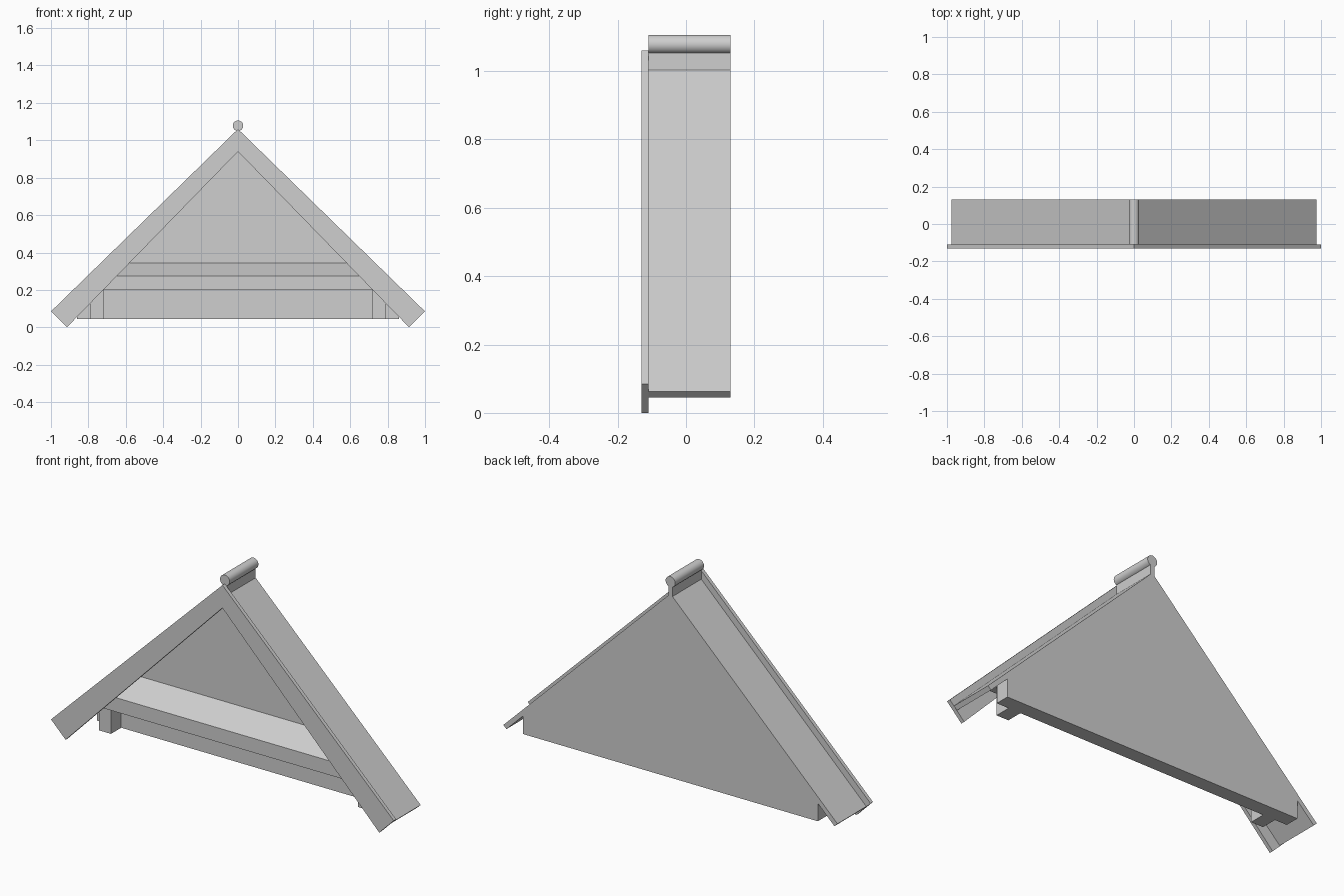
import bpy
import bmesh
import math
from mathutils import Matrix

cube = bpy.data.objects.get("Cube")
if cube:
    bpy.data.objects.remove(cube, do_unlink=True)

grey = bpy.data.materials.new("plain_grey")
grey.use_nodes = True
COLOUR = (0.62, 0.62, 0.62, 1)
grey.diffuse_color = COLOUR
grey.node_tree.nodes["Principled BSDF"].inputs["Base Color"].default_value = COLOUR

FRONT, BACK = -0.11, 0.13     # depth of the roof slab
WALL = 0.055                  # front plane of the gable wall
SLOPE = 0.977
TOP, UNDER = 1.015, 0.98      # roof slab heights on the centre line


def under_x(z):
    """Half width of the space below the roof slab at height z."""
    return (UNDER - z) / SLOPE


def add_object(name, bm):
    bmesh.ops.recalc_face_normals(bm, faces=bm.faces)
    mesh = bpy.data.meshes.new(name)
    bm.to_mesh(mesh)
    bm.free()
    mesh.materials.append(grey)
    obj = bpy.data.objects.new(name, mesh)
    bpy.context.collection.objects.link(obj)
    return obj


def extrude_profile(name, half, y0, y1):
    """Mirror a right-half x,z outline and extrude it along y."""
    left = [(-x, z) for x, z in reversed(half) if x > 0]
    bm = bmesh.new()
    face = bm.faces.new([bm.verts.new((x, y0, z)) for x, z in half + left])
    new = bmesh.ops.extrude_face_region(bm, geom=[face])["geom"]
    verts = [v for v in new if isinstance(v, bmesh.types.BMVert)]
    bmesh.ops.translate(bm, verts=verts, vec=(0, y1 - y0, 0))
    return add_object(name, bm)


def box(name, x0, x1, y0, y1, z0, z1):
    bm = bmesh.new()
    bmesh.ops.create_cube(bm, size=1)
    bmesh.ops.scale(bm, verts=bm.verts, vec=(x1 - x0, y1 - y0, z1 - z0))
    bmesh.ops.translate(bm, verts=bm.verts,
                        vec=((x0 + x1) / 2, (y0 + y1) / 2, (z0 + z1) / 2))
    return add_object(name, bm)


# Chevron-shaped trim and roof
extrude_profile("barge_boards", [(0, 1.06), (1, 0.085), (0.915, 0), (0, 0.94)],
                -0.13, FRONT)
extrude_profile("roof_slab", [(0, TOP), (0.975, 0.062), (0.957, 0.045), (0, UNDER)],
                FRONT, BACK)

# Gable wall with short upright ends
extrude_profile("gable_wall", [(0, UNDER), (0.86, UNDER - 0.86 * SLOPE), (0.86, 0.045)],
                WALL, BACK)

# Ledge with a sloping top, its ends cut to the roof pitch
bm = bmesh.new()
section = [(WALL, 0.2), (-0.085, 0.2), (-0.085, 0.275), (WALL, 0.345)]
ends = [[bm.verts.new((side * under_x(z), y, z)) for y, z in section]
        for side in (-1, 1)]
for ring in ends:
    bm.faces.new(ring)
for i in range(4):
    j = (i + 1) % 4
    bm.faces.new((ends[0][i], ends[0][j], ends[1][j], ends[1][i]))
add_object("sloping_ledge", bm)

# Brackets under the ledge
for side, label in ((1, "left"), (-1, "right")):
    x0, x1 = sorted((side * 0.72, side * 0.79))
    box(label + "_bracket", x0, x1, -0.03, WALL, 0.045, 0.2)

# Ridge web and round ridge roll
box("ridge_web", -0.012, 0.012, FRONT, BACK, 0.99, 1.065)
bm = bmesh.new()
bmesh.ops.create_cone(bm, cap_ends=True, segments=32, radius1=0.028, radius2=0.028,
                      depth=BACK - FRONT,
                      matrix=Matrix.Translation((0, (FRONT + BACK) / 2, 1.078))
                      @ Matrix.Rotation(math.pi / 2, 4, "X"))
roll = add_object("ridge_roll", bm)
bpy.ops.object.select_all(action="DESELECT")
roll.select_set(True)
bpy.context.view_layer.objects.active = roll
bpy.ops.object.shade_smooth_by_angle(angle=math.radians(40))
